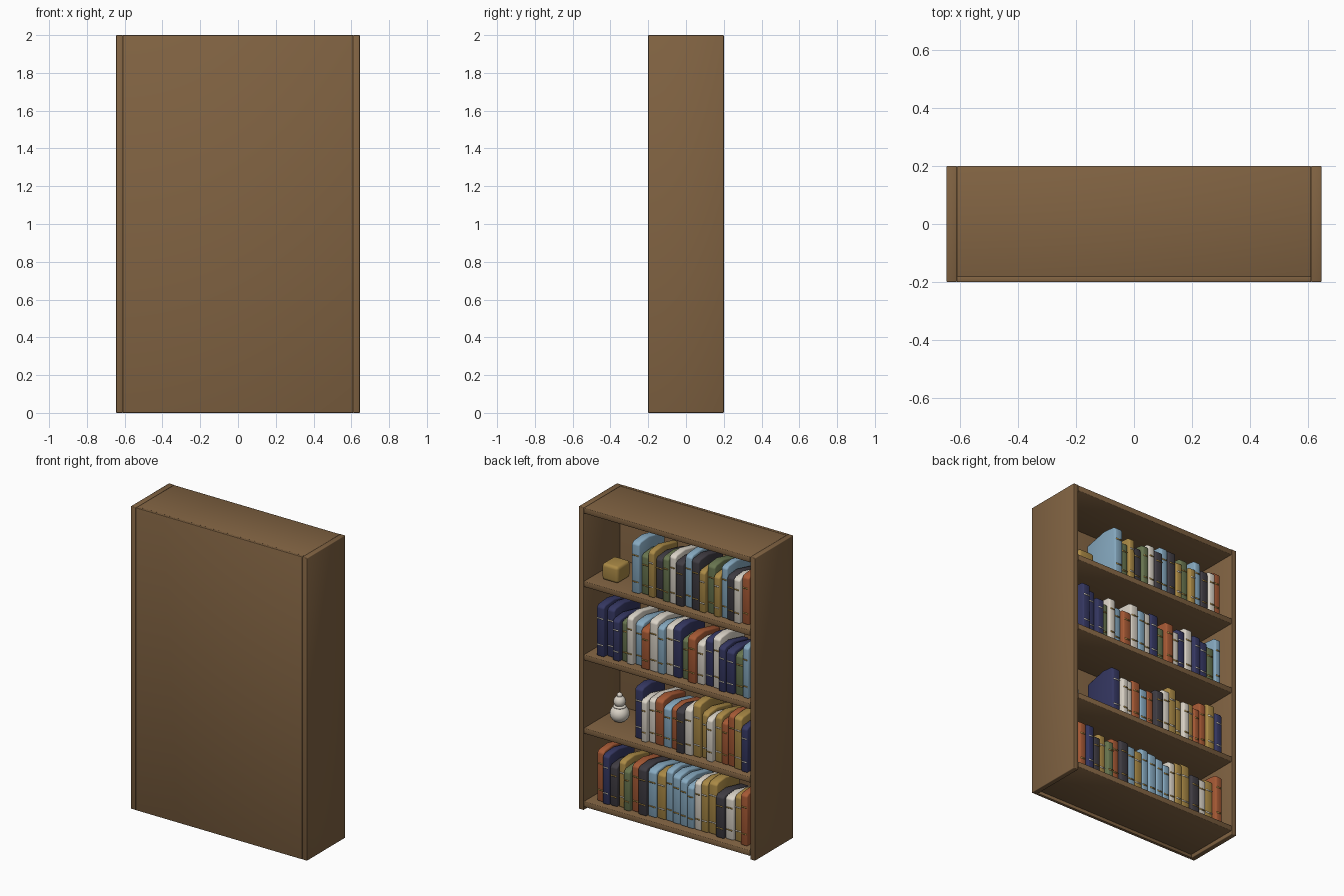
import bpy, bmesh, math, random
from mathutils import Matrix

if "Cube" in bpy.data.objects:
    bpy.data.objects.remove(bpy.data.objects["Cube"])

random.seed(4)

COLOURS = {
    "wood_brown": (0.22, 0.125, 0.055), "navy": (0.035, 0.038, 0.12),
    "light_blue": (0.24, 0.40, 0.53), "olive_green": (0.14, 0.18, 0.08),
    "mustard": (0.40, 0.25, 0.06), "charcoal": (0.05, 0.045, 0.055),
    "cream": (0.70, 0.65, 0.57), "rust": (0.38, 0.10, 0.035),
}
MATS = {}
for name, c in COLOURS.items():
    MATS[name] = bpy.data.materials.new(name)
    MATS[name].diffuse_color = (*c, 1)
KEY = dict(N="navy", B="light_blue", G="olive_green", M="mustard",
           C="charcoal", W="cream", R="rust")


def make(name, bm, mats, bevel=0, seg=1):
    """Smooth-shaded object with an optional rounded edge."""
    bmesh.ops.recalc_face_normals(bm, faces=bm.faces)
    for f in bm.faces:
        f.smooth = True
    me = bpy.data.meshes.new(name)
    bm.to_mesh(me)
    bm.free()
    ob = bpy.data.objects.new(name, me)
    bpy.context.collection.objects.link(ob)
    for m in mats:
        me.materials.append(MATS[m])
    if bevel:
        mod = ob.modifiers.new("round", 'BEVEL')
        mod.width, mod.segments = bevel, seg
    return ob


def box(name, lo, hi, mat, bevel=0.004, seg=2):
    bm = bmesh.new()
    size = [b - a for a, b in zip(lo, hi)]
    mid = [(a + b) / 2 for a, b in zip(lo, hi)]
    bmesh.ops.create_cube(bm, size=1, matrix=Matrix.Translation(mid) @ Matrix.Diagonal((*size, 1)))
    return make(name, bm, [mat], bevel, seg)


def book(name, x0, x1, back, front, z, h, colour):
    """Book with a softened side profile, rounded edges and two spine bands."""
    d = front - back
    profile = [(back, 0), (front, 0), (front, h - 0.012), (front - 0.02, h + 0.002),
               (front - 0.4 * d, h + 0.01), (back, h - 0.025)]
    bm = bmesh.new()
    left = [bm.verts.new((x0, y, z + q)) for y, q in profile]
    right = [bm.verts.new((x1, y, z + q)) for y, q in profile]
    n = len(profile)
    bm.faces.new(left[::-1])
    bm.faces.new(right)
    for i in range(n):
        bm.faces.new((left[i], left[(i + 1) % n], right[(i + 1) % n], right[i]))
    make(name, bm, [colour], 0.008, 2)
    # Spine bands
    band = "cream" if colour in ("mustard", "navy") else "mustard"
    for k, f in enumerate((0.22, 0.74)):
        zb = z + h * f
        box("%s_band_%d" % (name, k + 1), (x0 + 0.006, front - 0.01, zb),
            (x1 - 0.006, front + 0.003, zb + 0.007), band, 0, 1)


# Case: sides, back and evenly spaced boards
W, T = 0.645, 0.036
for s, side in ((-1, "left"), (1, "right")):
    a, b = sorted((s * (W - T), s * W))
    box(side + "_side", (a, -0.2, 0), (b, 0.2, 2), "wood_brown")
box("back_panel", (-W + T, -0.2, 0), (W - T, -0.18, 2), "wood_brown", 0.003, 2)
TOPS = []
for i in range(5):
    zc = 0.04 + 0.485 * i
    box("top_board" if i == 4 else "shelf_%d" % (i + 1),
        (-W + T, -0.185, zc - T / 2), (W - T, 0.2, zc + T / 2), "wood_brown")
    TOPS.append(zc + T / 2)

# Books: rows from bottom to top, colours from +x to -x
ROWS = [(0.55, "RNCMGRCBMBBBBWMMCWMR"), (0.28, "NWWRBRCWMMWMRRMN"),
        (0.54, "NNNGWBRWBWNGRWNWNNGB"), (0.285, "BGMCGWCBCMGMBCWR")]
for r, (start, row) in enumerate(ROWS):
    widths = [random.uniform(0.042, 0.058) for _ in row]
    scale = (start + 0.565) / sum(widths)
    x = start
    for i, (key, w) in enumerate(zip(row, widths)):
        w *= scale
        h = 0.335 if i == 0 else random.uniform(0.26, 0.35)
        front = 0.155 + random.uniform(-0.02, 0.01)
        book("book_%d_%d" % (r + 1, i + 1), x - w + 0.003, x,
             front - random.uniform(0.24, 0.28), front, TOPS[r], h, KEY[key])
        x -= w

# Keepsake box on the upper shelf
box("keepsake_box", (0.415, -0.015, TOPS[3]), (0.535, 0.12, TOPS[3] + 0.11), "mustard", 0.02, 4)

# Round figurine on the second shelf
bm = bmesh.new()
for zc, rad, flat in ((0.055, 0.06, 0.92), (0.102, 0.04, 0.3), (0.135, 0.037, 1), (0.175, 0.017, 1)):
    bmesh.ops.create_uvsphere(bm, u_segments=24, v_segments=14, radius=rad,
        matrix=Matrix.Translation((0.485, 0.0, TOPS[1] + zc)) @ Matrix.Diagonal((1, 1, flat, 1)))
make("figurine", bm, ["cream"])

for m in bpy.data.materials:
    if m.users and not m.is_grease_pencil:
        m.use_nodes = True
        m.node_tree.nodes["Principled BSDF"].inputs["Base Color"].default_value = m.diffuse_color
